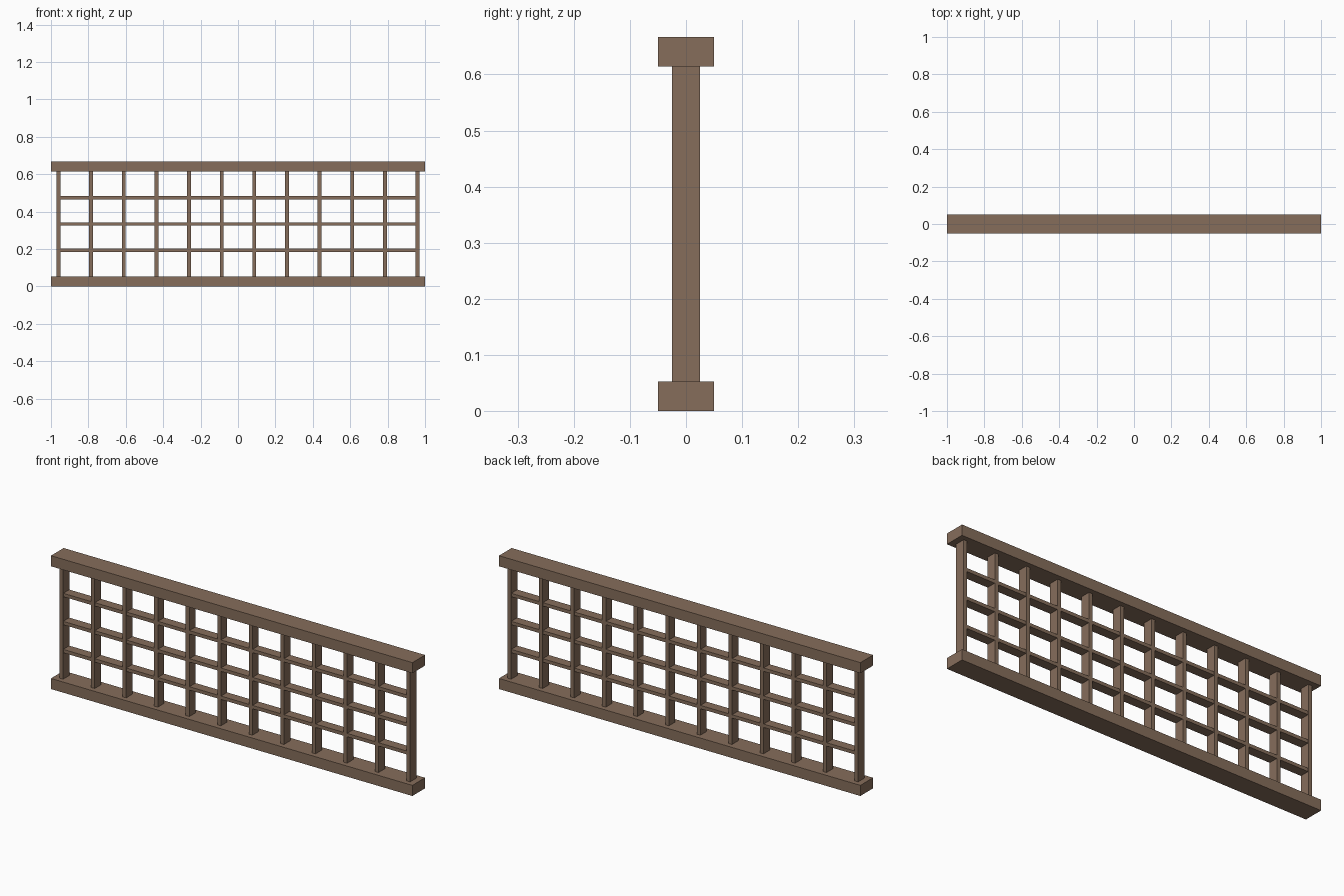
import bpy

if "Cube" in bpy.data.objects:
    bpy.data.objects.remove(bpy.data.objects["Cube"])

# Brown wood
wood = bpy.data.materials.new("wood")
wood.diffuse_color = (0.24, 0.155, 0.105, 1)
wood.use_nodes = True
wood.node_tree.nodes["Principled BSDF"].inputs["Base Color"].default_value = wood.diffuse_color


def box(name, size, center):
    bpy.ops.mesh.primitive_cube_add(size=1, location=center)
    ob = bpy.context.object
    ob.name = name
    ob.scale = size
    bpy.ops.object.transform_apply(location=False, rotation=False, scale=True)
    ob.data.materials.append(wood)
    return ob


H, RAIL = 0.667, 0.053
POSTS, SPAN = 12, 1.92

# Bottom and top rails
box("bottom_rail", (2, 0.1, RAIL), (0, 0, RAIL / 2))
box("top_rail", (2, 0.1, RAIL), (0, 0, H - RAIL / 2))

# Vertical bars between the rails
for i in range(POSTS):
    x = -SPAN / 2 + i * SPAN / (POSTS - 1)
    box(f"vertical_bar_{i + 1}", (0.02, 0.05, H - 2 * RAIL), (x, 0, H / 2))

# Horizontal slats
gap = (H - 2 * RAIL) / 4
for i in range(3):
    box(f"horizontal_slat_{i + 1}", (SPAN - 0.01, 0.048, 0.017),
        (0, 0, RAIL + gap * (i + 1)))
